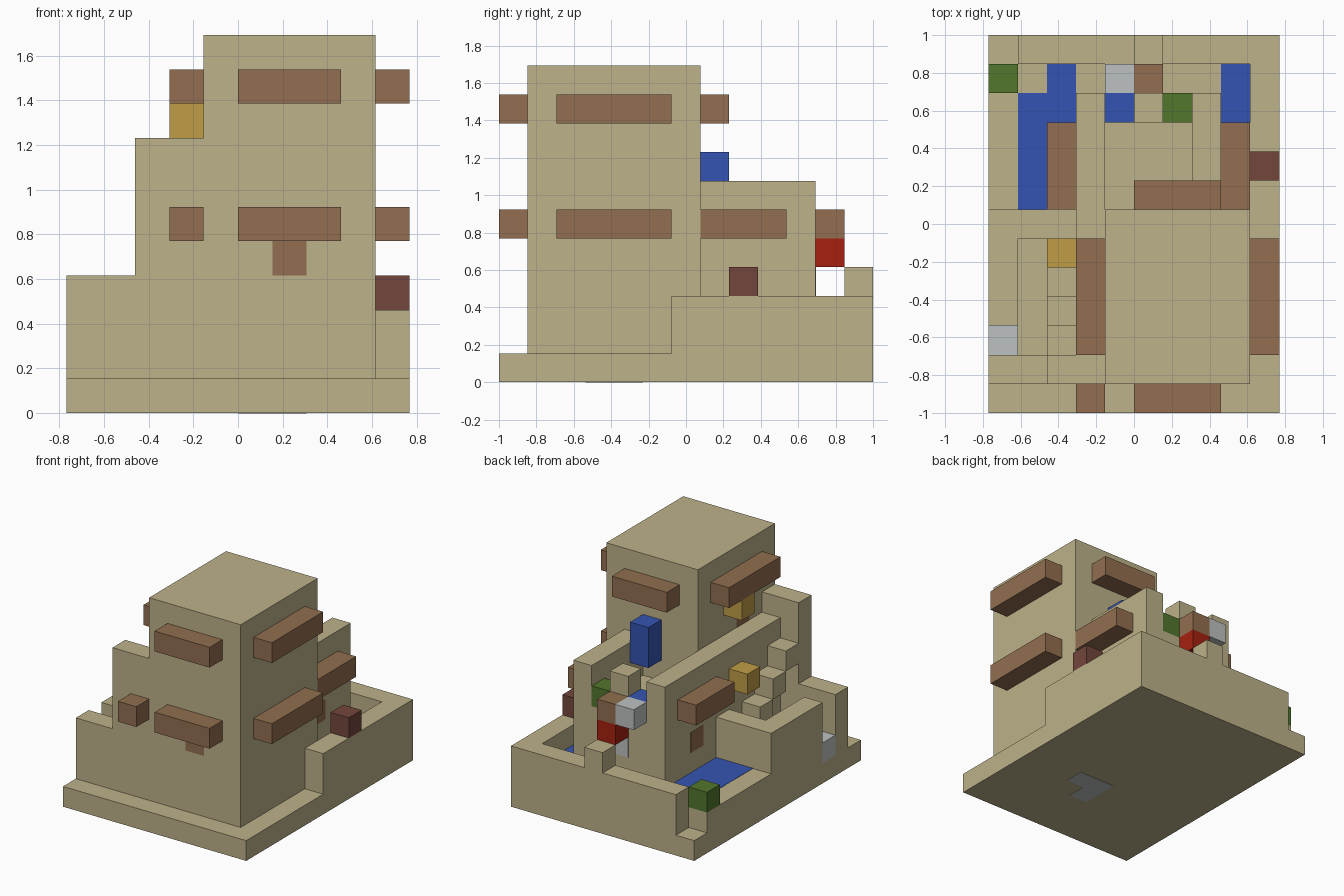
import bpy

cube = bpy.data.objects.get("Cube")
if cube:
    bpy.data.objects.remove(cube, do_unlink=True)

U = 2 / 13          # block size
SKIN = 0.002        # how far flush panels stand proud


def linear(c):
    c /= 255
    return c / 12.92 if c <= 0.04045 else ((c + 0.055) / 1.055) ** 2.4


def material(name, r, g, b):
    m = bpy.data.materials.new(name)
    colour = (linear(r), linear(g), linear(b), 1)
    m.use_nodes = True
    m.diffuse_color = colour
    m.node_tree.nodes["Principled BSDF"].inputs["Base Color"].default_value = colour
    return m


SAND = material("sandstone", 189, 178, 138)
WOOD = material("brown wood", 146, 110, 80)
BLUE = material("blue", 52, 84, 178)
GREEN = material("green", 82, 118, 45)
GOLD = material("gold", 192, 157, 70)
RED = material("red", 166, 32, 16)
MAROON = material("maroon", 115, 70, 60)
GREY = material("pale grey", 190, 193, 193)


def block(name, mat, x, y, z, grow=0.0):
    """Box spanning ranges of grid cells; a single number means one cell."""
    spans = [r if isinstance(r, tuple) else (r, r + 1) for r in (x, y, z)]
    offset = (-5, -6.5, 0)
    size = [(b - a) * U + 2 * grow for a, b in spans]
    centre = [((a + b) / 2 + o) * U for (a, b), o in zip(spans, offset)]
    bpy.ops.mesh.primitive_cube_add(size=1, location=centre)
    ob = bpy.context.object
    ob.name = name
    ob.scale = size
    bpy.ops.object.transform_apply(location=False, rotation=False, scale=True)
    ob.data.materials.append(mat)
    return ob


def panel(name, mat, x, y, z, axis, side):
    """Thin coloured plate over one face of a range of cells."""
    spans = [x, y, z]
    a, b = spans[axis] if isinstance(spans[axis], tuple) else (spans[axis], spans[axis] + 1)
    edge, t = (b, SKIN / U) if side > 0 else (a, SKIN / U)
    spans[axis] = (edge - t, edge + t)
    return block(name, mat, *spans)


# Base and enclosing walls
block("base", SAND, (0, 10), (0, 13), 0)
block("moat_bed", SAND, (0, 10), (7, 12), 1)
block("right_garden_wall", SAND, 9, (6, 13), (1, 3))
block("back_garden_wall", SAND, (1, 9), 12, (1, 3))
block("back_wall_merlon", SAND, 5, 12, 3)

# Tower and left courtyard walls
block("tower", SAND, (4, 9), (1, 7), (1, 11))
block("front_high_wall", SAND, (2, 4), 1, (1, 8))
block("front_low_wall", SAND, (0, 2), 1, (1, 4))
block("courtyard_left_wall", SAND, 0, (3, 7), (1, 4))
block("courtyard_back_wall", SAND, (1, 3), 6, (1, 4))
block("long_wall", SAND, 3, (2, 11), (1, 7))

# Rear wing with battlements
block("wing_floor", SAND, (4, 7), (7, 11), (2, 5))
block("wing_right_wall", SAND, 7, (7, 11), (2, 7))
block("wing_merlon", SAND, 5, 10, (5, 7))
block("wing_blue_block", BLUE, 4, 10, 5)
block("wing_green_block", GREEN, 6, 10, 5)

# Floating courtyard steps
for n in range(3):
    block(f"step_{n + 1}", SAND, 2, 4 - n, 3 + n)

# Wooden balconies, upper and lower
for level, z in (("lower", 5), ("upper", 9)):
    block(f"{level}_front_balcony", WOOD, (5, 8), 0, z)
    block(f"{level}_right_balcony", WOOD, 9, (2, 6), z)
block("front_small_balcony", WOOD, 3, 0, 5)
block("upper_left_balcony", WOOD, 3, (2, 6), 9)
block("upper_back_balcony", WOOD, (5, 8), 7, 9)
block("wing_left_balcony", WOOD, 2, (7, 10), 5)
block("wing_right_balcony", WOOD, 8, (7, 10), 5)
block("wing_back_balcony", WOOD, 5, 11, 5)

# Coloured accent blocks
block("tower_lamp", GOLD, 3, 4, 8)
block("courtyard_lamp", GOLD, 2, 5, 5)
block("back_red_block", RED, 5, 11, 4)
block("back_grey_block", GREY, 4, 11, 5)
block("blue_post", BLUE, 6, 7, (6, 8))
block("corner_bush", GREEN, 0, 11, 2)
block("garden_wall_block", MAROON, 9, 8, 3)
block("courtyard_gate_sill", GREY, 0, 2, 1)

# Water surfaces
panel("left_pool", BLUE, 1, (7, 11), 1, 2, 1)
panel("left_pool_inner", BLUE, 2, (7, 12), 1, 2, 1)
panel("right_pool", BLUE, 8, (7, 12), 1, 2, 1)

# Flush panels below the balconies
panel("front_panel", WOOD, 6, 1, 4, 1, -1)
panel("tower_left_panel", WOOD, 4, 3, 7, 0, -1)
panel("wing_left_panel", WOOD, 3, 8, 3, 0, -1)
panel("wing_right_panel", WOOD, 7, 8, 3, 0, 1)
panel("wing_back_panel", GREY, 5, 10, 3, 1, 1)

# Pale patch set in the underside
panel("underside_patch", GREY, (5, 7), 4, 0, 2, -1)
panel("underside_patch_end", GREY, 5, 3, 0, 2, -1)
